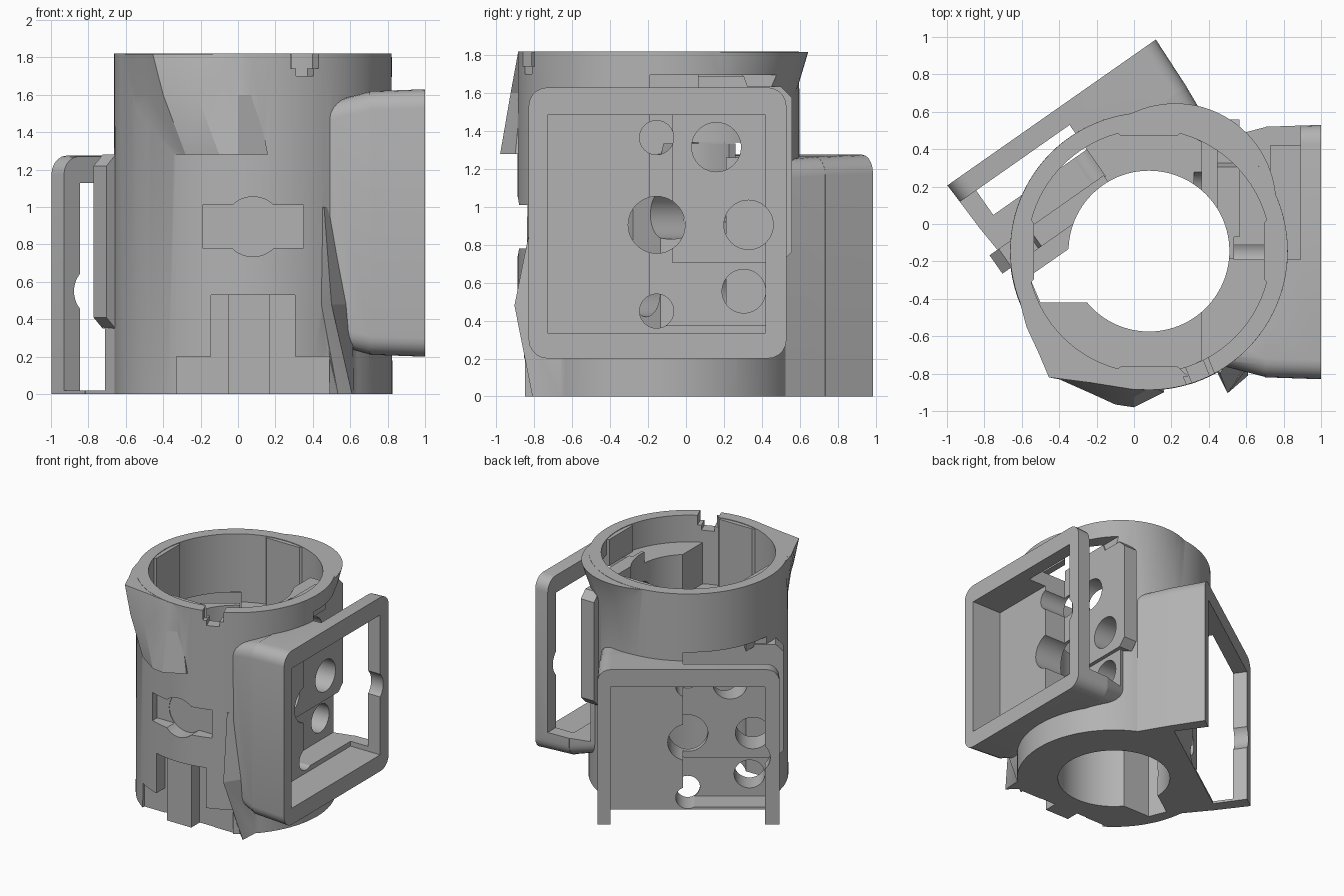
import bpy, bmesh
from math import pi, cos, sin, radians
from mathutils import Matrix, Vector

if "Cube" in bpy.data.objects:
    bpy.data.objects.remove(bpy.data.objects["Cube"])

grey = bpy.data.materials.new("plain grey")
grey.use_nodes = True
COLOUR = (0.45, 0.45, 0.45, 1)
grey.diffuse_color = COLOUR
grey.node_tree.nodes["Principled BSDF"].inputs["Base Color"].default_value = COLOUR

CX, CY = 0.08, -0.145
HEIGHT = 1.82


def loft(name, ring_a, ring_b, matrix=Matrix()):
    """Closed solid between two rings with equal point counts."""
    bm = bmesh.new()
    a = [bm.verts.new(matrix @ Vector(p)) for p in ring_a]
    b = [bm.verts.new(matrix @ Vector(p)) for p in ring_b]
    bm.faces.new(a)
    bm.faces.new(b)
    for i in range(len(a)):
        j = (i + 1) % len(a)
        bm.faces.new((a[i], a[j], b[j], b[i]))
    bmesh.ops.recalc_face_normals(bm, faces=bm.faces)
    mesh = bpy.data.meshes.new(name)
    bm.to_mesh(mesh)
    bm.free()
    mesh.materials.append(grey)
    ob = bpy.data.objects.new(name, mesh)
    bpy.context.collection.objects.link(ob)
    return ob


def circle(x, y, z, r, n=96):
    return [(x + r * cos(2 * pi * i / n), y + r * sin(2 * pi * i / n), z) for i in range(n)]


def level(outline, z):
    return [(x, y, z) for x, y in outline]


def prism(name, outline, z0, z1, matrix=Matrix()):
    return loft(name, level(outline, z0), level(outline, z1), matrix)


def block(name, x0, x1, y0, y1, z0, z1, matrix=Matrix()):
    return prism(name, [(x0, y0), (x1, y0), (x1, y1), (x0, y1)], z0, z1, matrix)


def rounded(u0, u1, z0, z1, r, n, scale, steps=5):
    """Rounded rectangle standing in the u-z plane at depth n."""
    mu, mz = (u0 + u1) / 2, (z0 + z1) / 2
    pts = []
    for k, (su, sz) in enumerate([(1, 1), (-1, 1), (-1, -1), (1, -1)]):
        cu, cz = mu + su * ((u1 - u0) / 2 - r), mz + sz * ((z1 - z0) / 2 - r)
        for i in range(steps + 1):
            t = pi / 2 * (k + i / steps)
            u, z = cu + r * cos(t), cz + r * sin(t)
            pts.append((mu + (u - mu) * scale, n, mz + (z - mz) * scale))
    return pts


def combine(target, other, operation):
    mod = target.modifiers.new("join", 'BOOLEAN')
    mod.operation = operation
    mod.solver = 'EXACT'
    mod.object = other
    bpy.context.view_layer.objects.active = target
    bpy.ops.object.modifier_apply(modifier=mod.name)
    bpy.data.objects.remove(other)


def add(ob):
    combine(body, ob, 'UNION')


def cut(ob):
    combine(body, ob, 'DIFFERENCE')


# Tube with a rear horn at the rim
body = loft("tube_body", circle(CX, CY, 0, 0.745), circle(CX, CY, HEIGHT, 0.742))
add(loft("rear_horn", circle(0.17, 0.0, 1.5, 0.55), circle(0.22, 0.105, HEIGHT - 0.002, 0.54)))

# Front ridge: a horn at the rim sweeping down and round to a ledge
ledge = [(-0.58, -0.4), (-0.52, -0.53), (-0.44, -0.63), (-0.28, -0.84),
         (-0.1, -0.965), (0, -0.98), (0.16, -0.9), (0.1, -0.3)]
ridge = [(-0.6, -0.4), (-0.55, -0.55), (-0.48, -0.68), (-0.4, -0.83),
         (-0.22, -0.91), (0, -0.925), (0.1, -0.87), (0.1, -0.3)]
horn = [(-0.615, -0.4), (-0.575, -0.55), (-0.51, -0.69), (-0.455, -0.82),
        (-0.22, -0.85), (0, -0.885), (0.1, -0.88), (0.1, -0.3)]
add(loft("ridge_lower", level(ledge, 1.28), level(ridge, 1.6)))
add(loft("ridge_upper", level(ridge, 1.6), level(horn, HEIGHT - 0.002)))

# Two identical mounting housings: one on the side, one on the slanted back
SIDE = Matrix.Translation((1, 0.515, 0.355)) @ Matrix.Rotation(radians(-90), 4, 'Z')
BACK = Matrix.Translation((-0.985, 0.215, 0)) @ Matrix.Rotation(radians(35), 4, 'Z')
HOUSINGS = (SIDE, BACK)
FRAME = (-0.015, 1.345, -0.155, 1.275, 0.1)
for m, taper in zip(HOUSINGS, (0.83, 0.94)):
    add(loft("housing_front", rounded(*FRAME, 0, 1), rounded(*FRAME, -0.3, 0.985), m))
    add(loft("housing_root", rounded(*FRAME, -0.29, 0.985), rounded(*FRAME, -0.7, taper), m))

# Curved fin under the side housing
fin_foot = [(0.61, -0.81), (0.62, -0.6), (0.45, -0.65)]
fin_mid = [(0.5, -0.905), (0.62, -0.72), (0.4, -0.7)]
fin_top = [(0.46, -0.8), (0.55, -0.65), (0.4, -0.7)]
add(loft("fin_lower", level(fin_foot, 0), level(fin_mid, 0.48)))
add(loft("fin_upper", level(fin_mid, 0.48), level(fin_top, 1.0)))

# Stepped cavity
cut(loft("upper_cavity", circle(CX, CY, 1.6, 0.65), circle(CX, CY, 2, 0.65)))
low = [(min(x, 0.36), y) for x, y, z in circle(CX, CY, 0, 0.65) if x < 0.45]
cut(prism("lower_cavity", low, 1.26, 1.7))

# Housing recesses: shallow floor, deeper open pocket, plate, channel and holes
HOLES = [(0.67, 1.01, 0.09), (0.67, 0.55, 0.15), (0.67, 0.095, 0.09),
         (0.355, 0.96, 0.13), (0.185, 0.55, 0.13), (0.21, 0.2, 0.115)]
C = 0.06
PLATE = [(-0.045 + C, 0.35), (0.7, 0.35), (0.7, 1.335), (0.21, 1.335),
         (0.19, 1.28), (-0.045 + C, 1.28), (-0.045, 1.28 - C), (-0.045, 0.35 + C)]
for m in HOUSINGS:
    cut(block("recess", 0.095, 1.245, -0.27, 0.1, -0.02, 1.13, m))
    cut(block("pocket", -0.3, 0.705, -0.445, -0.11, 0.02, 1.34, m))
    add(loft("backing_plate", [(u, -0.555, z) for u, z in PLATE],
             [(u, -0.435, z) for u, z in PLATE], m))
    cut(block("lower_channel", -0.3, 0.705, -0.465, -0.4, 0.02, 0.35, m))
    cut(block("upright_channel", 0.585, 0.705, -0.465, -0.4, 0.021, 1.341, m))
    for u, z, r in HOLES:
        ring = [(p[0], p[1]) for p in circle(u, z, 0, r, 40)]
        cut(loft("hole", [(a, -0.68, b) for a, b in ring], [(a, 0.05, b) for a, b in ring], m))

# Bore and side gap
cut(loft("bore", circle(CX, CY, -0.3, 0.43), circle(CX, CY, 1.9, 0.43)))
cut(prism("side_gap", [(0, -0.42), (-0.5, -0.42), (-0.56, -0.28), (0, 0.11)], -0.3, 1.5))

# Front slot with a round middle
cut(block("slot", -0.19, 0.35, -1.2, -0.78, 0.78, 1.01))
disc = circle(CX, 0.895, 0, 0.16, 48)
cut(loft("slot_round", [(x, -1.2, z) for x, z, _ in disc], [(x, -0.775, z) for x, z, _ in disc]))

# Stepped notch at the foot, rim notch and flat underside
cut(block("foot_notch", -0.33, 0.49, -1.2, -0.745, -0.1, 0.2))
cut(block("tall_notch", -0.145, 0.305, -1.2, -0.74, -0.1, 0.53))
rim = Matrix.Translation((0.36, -0.84, 1.76)) @ Matrix.Rotation(radians(22), 4, 'Z')
cut(block("rim_notch", -0.08, 0.08, -0.2, 0.2, -0.02, 0.2, rim))
cut(block("rim_notch_low", -0.05, 0.05, -0.2, 0.2, -0.06, 0.1, rim))
cut(block("ground_cut", -2, 2, -2, 2, -1, 0))

# Pillar in the foot notch
block("foot_pillar", -0.05, 0.17, -0.85, -0.7, 0, 0.53)

# Locating pads inside the rim
for name, angle, floor in (("rear_pad", 90, 1.26), ("front_pad", 270, 1.26),
                           ("left_pad", 0, 1.6), ("right_pad", 180, 1.26)):
    m = Matrix.Translation((CX, CY, 0)) @ Matrix.Rotation(radians(angle), 4, 'Z')
    outline = [(0.615, -0.15), (0.67, -0.21), (0.67, 0.21), (0.615, 0.15)]
    prism(name, outline, floor, HEIGHT - 0.005, m)

# Smooth round walls, crisp edges
bpy.ops.object.select_all(action='DESELECT')
body.select_set(True)
bpy.context.view_layer.objects.active = body
bpy.ops.object.shade_smooth_by_angle(angle=radians(25))
